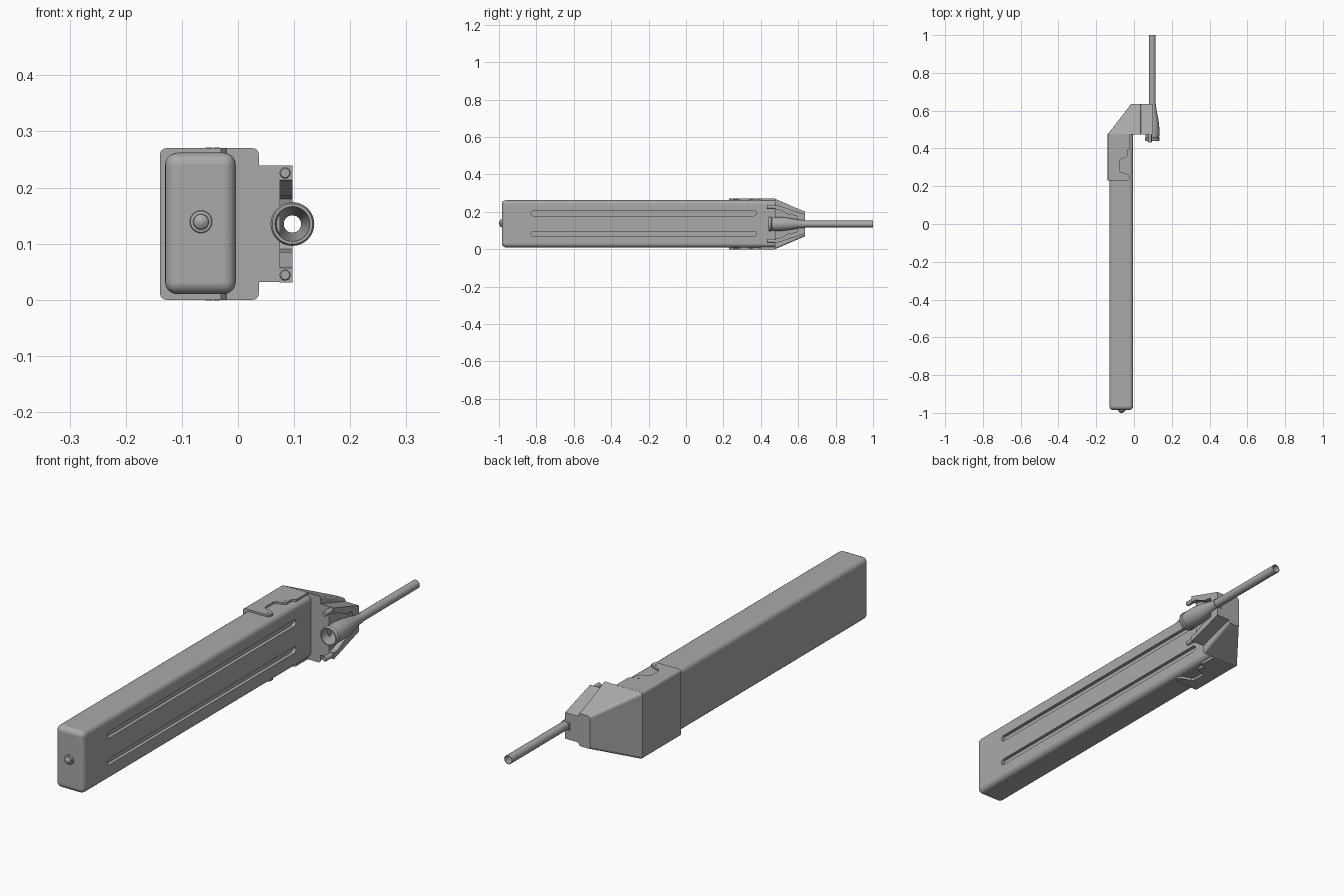
import bpy, bmesh, math
from mathutils import Vector

old = bpy.data.objects.get("Cube")
if old:
    bpy.data.objects.remove(old, do_unlink=True)

grey = bpy.data.materials.new("plain grey")
grey.use_nodes = True
GREY = (0.4, 0.4, 0.4, 1)
grey.diffuse_color = GREY
grey.node_tree.nodes["Principled BSDF"].inputs["Base Color"].default_value = GREY

MID = 0.135  # height of the symmetry plane


def finish(name, bm, smooth=True):
    bmesh.ops.recalc_face_normals(bm, faces=bm.faces)
    mesh = bpy.data.meshes.new(name)
    bm.to_mesh(mesh)
    bm.free()
    mesh.materials.append(grey)
    ob = bpy.data.objects.new(name, mesh)
    bpy.context.collection.objects.link(ob)
    bpy.ops.object.select_all(action='DESELECT')
    ob.select_set(True)
    bpy.context.view_layer.objects.active = ob
    if smooth:
        bpy.ops.object.shade_smooth_by_angle(angle=math.radians(32))
        mod = ob.modifiers.new("even_normals", 'WEIGHTED_NORMAL')
        mod.keep_sharp = True
    return ob


def round_edges(bm, radius, rule, segments=4):
    edges = [e for e in bm.edges if rule(e.verts[0].co, e.verts[1].co)]
    bmesh.ops.bevel(bm, geom=edges, offset=radius, segments=segments,
                    profile=0.5, affect='EDGES')


def prism(points, axis, low, high):
    """Extrude a flat outline along x or z."""
    bm = bmesh.new()
    place = {'x': lambda p: (low, p[0], p[1]), 'z': lambda p: (p[0], p[1], low)}[axis]
    face = bm.faces.new([bm.verts.new(place(p)) for p in points])
    out = bmesh.ops.extrude_face_region(bm, geom=[face])
    step = Vector((high - low, 0, 0)) if axis == 'x' else Vector((0, 0, high - low))
    bmesh.ops.translate(bm, vec=step,
                        verts=[v for v in out['geom'] if isinstance(v, bmesh.types.BMVert)])
    return bm


def lathe(name, profile, x, z, steps=32, closed=False):
    """Turn (radius, y) points about an axis along y."""
    bm = bmesh.new()
    verts = [bm.verts.new((x + r, y, z)) for r, y in profile]
    edges = [bm.edges.new(pair) for pair in zip(verts, verts[1:])]
    if closed:
        edges.append(bm.edges.new((verts[-1], verts[0])))
    bmesh.ops.spin(bm, geom=verts + edges, cent=(x, 0, z), axis=(0, 1, 0),
                   angle=math.tau, steps=steps, use_duplicate=False)
    bmesh.ops.remove_doubles(bm, verts=bm.verts, dist=0.0001)
    return finish(name, bm)


# Long rounded case
bm = prism([(-0.13, -0.985), (-0.004, -0.985), (-0.004, 0.49), (-0.13, 0.49)],
           'z', 0.01, 0.262)
round_edges(bm, 0.022, lambda a, b: True, 5)
case = finish("case", bm)

# Two long round-ended grooves in the case side
for z in (0.192, 0.083):
    r, outline = 0.013, []
    for y, start in ((0.364, -90), (-0.817, 90)):
        for i in range(9):
            t = math.radians(start + i * 22.5)
            outline.append((y + r * math.cos(t), z + r * math.sin(t)))
    cutter = finish("groove_cutter", prism(outline, 'x', -0.018, 0.02), smooth=False)
    cutter.hide_render = True
    cut = case.modifiers.new("groove", 'BOOLEAN')
    cut.operation, cut.solver, cut.object = 'DIFFERENCE', 'EXACT', cutter
    bpy.context.view_layer.objects.active = case
    bpy.ops.object.modifier_move_to_index(modifier=cut.name, index=0)
    bpy.ops.object.modifier_apply(modifier=cut.name)
    bpy.data.objects.remove(cutter, do_unlink=True)

# Sleeve round the case, with a notch in its upper and lower edges
sleeve_outline = [(-0.139, 0.23), (-0.03, 0.23), (-0.022, 0.24), (-0.022, 0.255),
                  (-0.035, 0.265), (-0.07, 0.275), (-0.077, 0.285), (-0.077, 0.335),
                  (-0.07, 0.345), (-0.045, 0.35), (-0.034, 0.362), (-0.034, 0.39),
                  (-0.02, 0.4), (-0.02, 0.476), (-0.139, 0.476)]
bm = prism(sleeve_outline, 'z', 0, 2 * MID)
round_edges(bm, 0.011, lambda a, b: a.x < -0.138 and b.x < -0.138 and abs(a.y - b.y) > 0.1)
finish("sleeve", bm)

# Small screws on the sleeve
for x, y in ((-0.052, 0.378), (-0.038, 0.25)):
    for z in (0.0005, 2 * MID - 0.0005):
        bm = bmesh.new()
        bmesh.ops.create_cone(bm, cap_ends=True, segments=16, radius1=0.006,
                              radius2=0.006, depth=0.003)
        bmesh.ops.translate(bm, vec=(x, y, z), verts=bm.verts)
        finish("sleeve_screw", bm)

# Tapered head behind the sleeve
bm = bmesh.new()
for y, left, half in ((0.475, -0.139, MID), (0.635, -0.015, 0.066)):
    for x in (left, 0.037):
        for z in (MID - half, MID + half):
            bm.verts.new((x, y, z))
bmesh.ops.convex_hull(bm, input=bm.verts)
bmesh.ops.dissolve_limit(bm, angle_limit=0.01, verts=bm.verts, edges=bm.edges)
round_edges(bm, 0.01, lambda a, b: abs(a.y - b.y) > 0.1)
finish("tapered_head", bm)

# Clip plate on the side of the head
plate = [(0.475, 0.032), (0.635, 0.082), (0.635, 0.188), (0.475, 0.239)]
finish("clip_plate", prism(plate, 'x', 0.036, 0.075), smooth=False)

# Two clip arms with a round pin each
for side, label in ((1, "upper"), (-1, "lower")):
    arm = [(0.475, 0.104), (0.635, 0.053), (0.635, 0.016), (0.6, 0.016),
           (0.59, 0.045), (0.55, 0.05), (0.5, 0.076), (0.475, 0.078)]
    arm = [(y, MID + side * h) for y, h in arm]
    finish(label + "_clip_arm", prism(arm, 'x', 0.074, 0.097), smooth=False)
    lathe(label + "_clip_pin", [(0, 0.432), (0.008, 0.432), (0.01, 0.435),
                                (0.01, 0.48), (0, 0.48)], 0.084, MID + side * 0.091, 20)

# Open funnel narrowing into the long tube
lathe("funnel_and_tube",
      [(0.031, 0.44), (0.036, 0.44), (0.039, 0.445), (0.039, 0.455), (0.035, 0.459),
       (0.037, 0.465), (0.037, 0.51), (0.033, 0.55), (0.021, 0.61), (0.02, 0.636),
       (0.0175, 0.636), (0.0175, 1.0), (0.0155, 1.0), (0.0155, 0.6), (0.029, 0.47)],
      0.097, MID, closed=True)

# Round button on the front end
lathe("end_button", [(0, -1.0), (0.007, -0.999), (0.013, -0.995), (0.014, -0.992),
                     (0.019, -0.991), (0.02, -0.988), (0.02, -0.98), (0, -0.98)],
      -0.066, 0.139)
